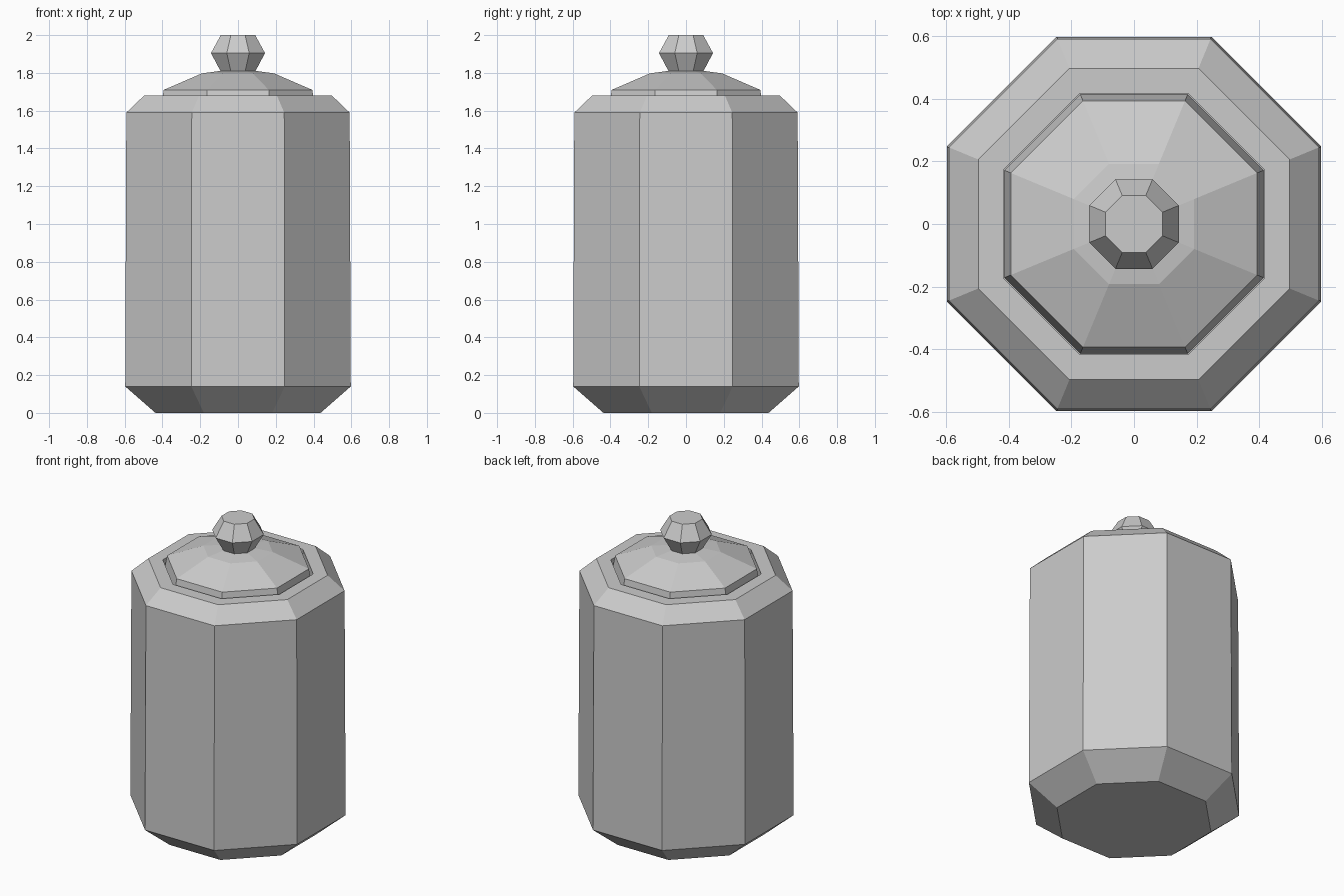
import bpy, bmesh, math

cube = bpy.data.objects.get("Cube")
if cube:
    bpy.data.objects.remove(cube, do_unlink=True)

SIDES = 8

grey = bpy.data.materials.new("plain_grey")
grey.use_nodes = True
colour = (0.6, 0.6, 0.6, 1)
grey.diffuse_color = colour
grey.node_tree.nodes["Principled BSDF"].inputs["Base Color"].default_value = colour


def lathe(name, profile):
    """Eight-sided solid from (distance to flat side, height) pairs, bottom to top."""
    bm = bmesh.new()
    rings = []
    for flat, z in profile:
        r = flat / math.cos(math.pi / SIDES)
        angles = [(i + 0.5) * math.tau / SIDES for i in range(SIDES)]
        rings.append([bm.verts.new((r * math.cos(a), r * math.sin(a), z)) for a in angles])
    for low, high in zip(rings, rings[1:]):
        for i in range(SIDES):
            j = (i + 1) % SIDES
            bm.faces.new((low[i], low[j], high[j], high[i]))
    bm.faces.new(rings[0][::-1])
    bm.faces.new(rings[-1])
    bmesh.ops.recalc_face_normals(bm, faces=bm.faces)
    mesh = bpy.data.meshes.new(name)
    bm.to_mesh(mesh)
    bm.free()
    mesh.materials.append(grey)
    obj = bpy.data.objects.new(name, mesh)
    bpy.context.collection.objects.link(obj)
    return obj


# Jar with bevelled foot and shoulder, and a shallow seat for the lid
lathe("jar_body", [(0.437, 0), (0.597, 0.14), (0.591, 1.59), (0.497, 1.68),
                   (0.417, 1.68), (0.417, 1.59)])

# Domed lid sitting inside the mouth
lathe("lid", [(0.415, 1.58), (0.393, 1.71), (0.192, 1.797), (0.1, 1.81)])

# Faceted knob
lathe("lid_knob", [(0.09, 1.805), (0.143, 1.905), (0.091, 2.0)])
